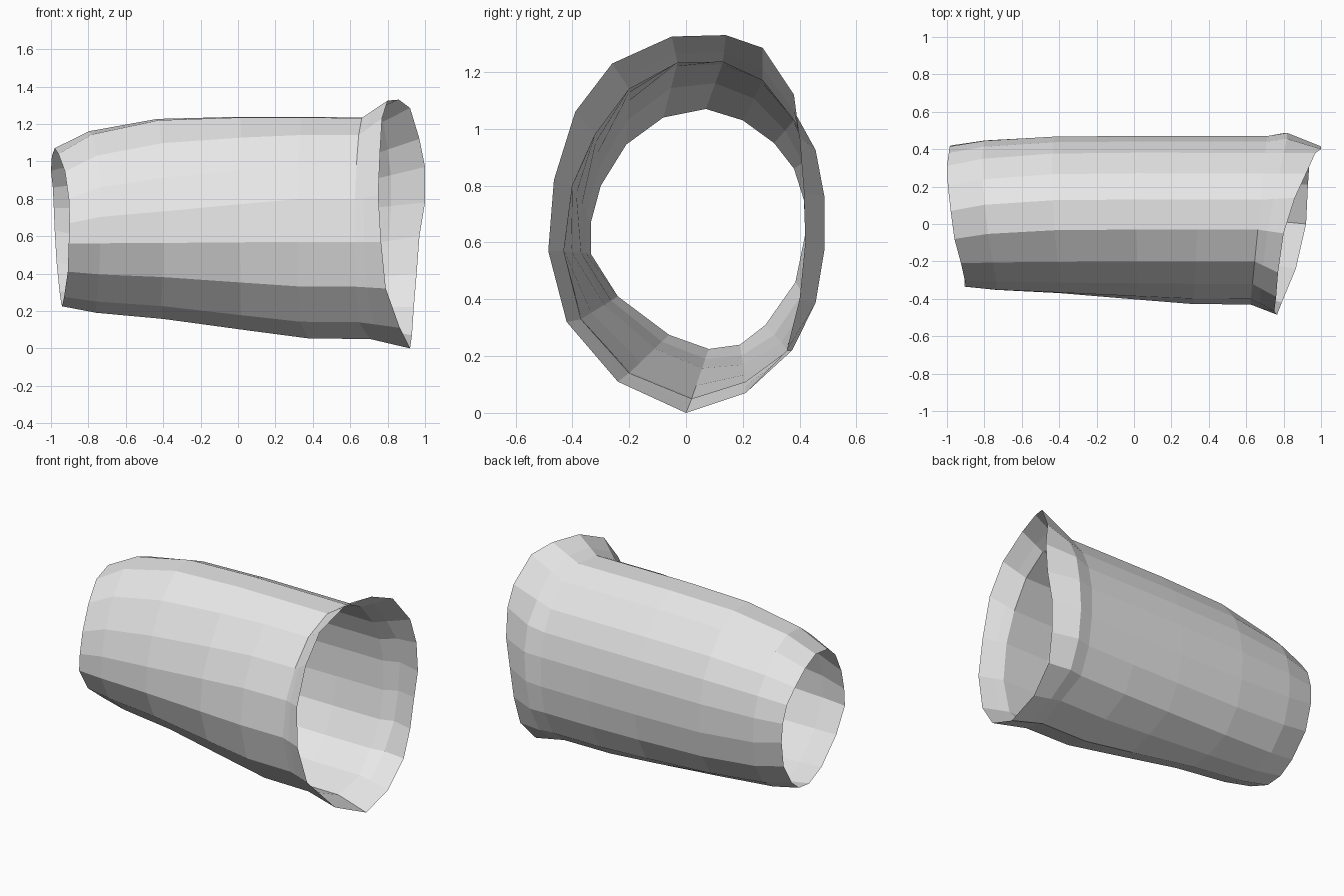
import bpy
import bmesh
from mathutils import Vector

if "Cube" in bpy.data.objects:
    bpy.data.objects.remove(bpy.data.objects["Cube"])

# One plain material
grey = bpy.data.materials.new("light grey")
grey.diffuse_color = (0.8, 0.8, 0.8, 1)
grey.use_nodes = True
grey.node_tree.nodes["Principled BSDF"].inputs["Base Color"].default_value = grey.diffuse_color

# Narrow open end, 17 points round the oval (x, y, z)
end = [Vector(p) for p in (
    (-.905, -.335, .56), (-.90, -.335, .67), (-.905, -.30, .80), (-.925, -.21, .945),
    (-.96, -.08, 1.04), (-.98, .07, 1.07), (-.995, .20, 1.03), (-1.0, .31, .95),
    (-.99, .38, .86), (-.985, .415, .75), (-.98, .42, .63), (-.97, .385, .46),
    (-.955, .28, .31), (-.945, .19, .24), (-.94, .08, .225), (-.93, -.06, .275),
    (-.91, -.24, .41))]

# Where the sleeve body meets the flared cuff (y, z)
seam_yz = [(-.43, .57), (-.40, .80), (-.32, .98), (-.20, 1.14), (-.03, 1.232), (.13, 1.235),
           (.27, 1.17), (.38, 1.03), (.44, .90), (.47, .75), (.47, .56), (.44, .38),
           (.36, .22), (.21, .11), (.02, .05), (-.20, .14), (-.37, .33)]
seam = [Vector((.665 + .1 * y + (.04 if z < .12 else 0), y, z)) for y, z in seam_yz]

# Outer rim of the cuff (x, y, z)
rim = [Vector(p) for p in (
    (.765, -.485, .57), (.75, -.465, .82), (.76, -.39, 1.06), (.77, -.26, 1.23),
    (.80, -.05, 1.325), (.86, .14, 1.33), (.92, .27, 1.285), (.97, .38, 1.12),
    (1.0, .40, .97), (1.0, .415, .78), (.97, .42, .60), (.955, .40, .40),
    (.94, .355, .22), (.93, .21, .07), (.92, 0, 0), (.865, -.24, .11),
    (.79, -.42, .32))]


def body_ring(x_share, upper, lower):
    """Blend end to seam; the upper/back side fills out sooner than the lower/front."""
    ring = []
    for a, b in zip(end, seam):
        s = min(1, max(0, .5 + .5 * (b.y / .45 + (b.z - .62) / .6)))
        p = a.lerp(b, lower + (upper - lower) * s)
        p.x = a.x + (b.x - a.x) * x_share
        ring.append(p)
    return ring


def cuff_ring():
    """Step just past the seam, bulging outward at the back side."""
    ring = []
    for a, b in zip(seam, rim):
        p = a.lerp(b, .37)
        if a.y > .35 and a.z < 1:
            p.y = a.y * 1.037
        ring.append(p)
    return ring


def build(name, rings):
    bm = bmesh.new()
    loops = [[bm.verts.new(p) for p in ring] for ring in rings]
    for lo, hi in zip(loops, loops[1:]):
        n = len(lo)
        for i in range(n):
            j = (i + 1) % n
            bm.faces.new((lo[i], lo[j], hi[j], hi[i]))
    bmesh.ops.recalc_face_normals(bm, faces=bm.faces)
    # open tube: make sure the faces point away from the axis
    if sum(f.normal.dot(f.calc_center_median() - Vector((0, 0, .63))) for f in bm.faces) < 0:
        bmesh.ops.reverse_faces(bm, faces=bm.faces)
    mesh = bpy.data.meshes.new(name)
    bm.to_mesh(mesh)
    bm.free()
    mesh.materials.append(grey)
    obj = bpy.data.objects.new(name, mesh)
    bpy.context.collection.objects.link(obj)
    return obj


# Tapered body, then step and flared cuff, as one thin open shell
build("sleeve_with_cuff", [
    end,
    body_ring(.11, .55, .18),
    body_ring(.33, .95, .36),
    body_ring(.60, 1.02, .72),
    body_ring(.80, 1.01, .98),
    seam,
    cuff_ring(),
    rim,
])
